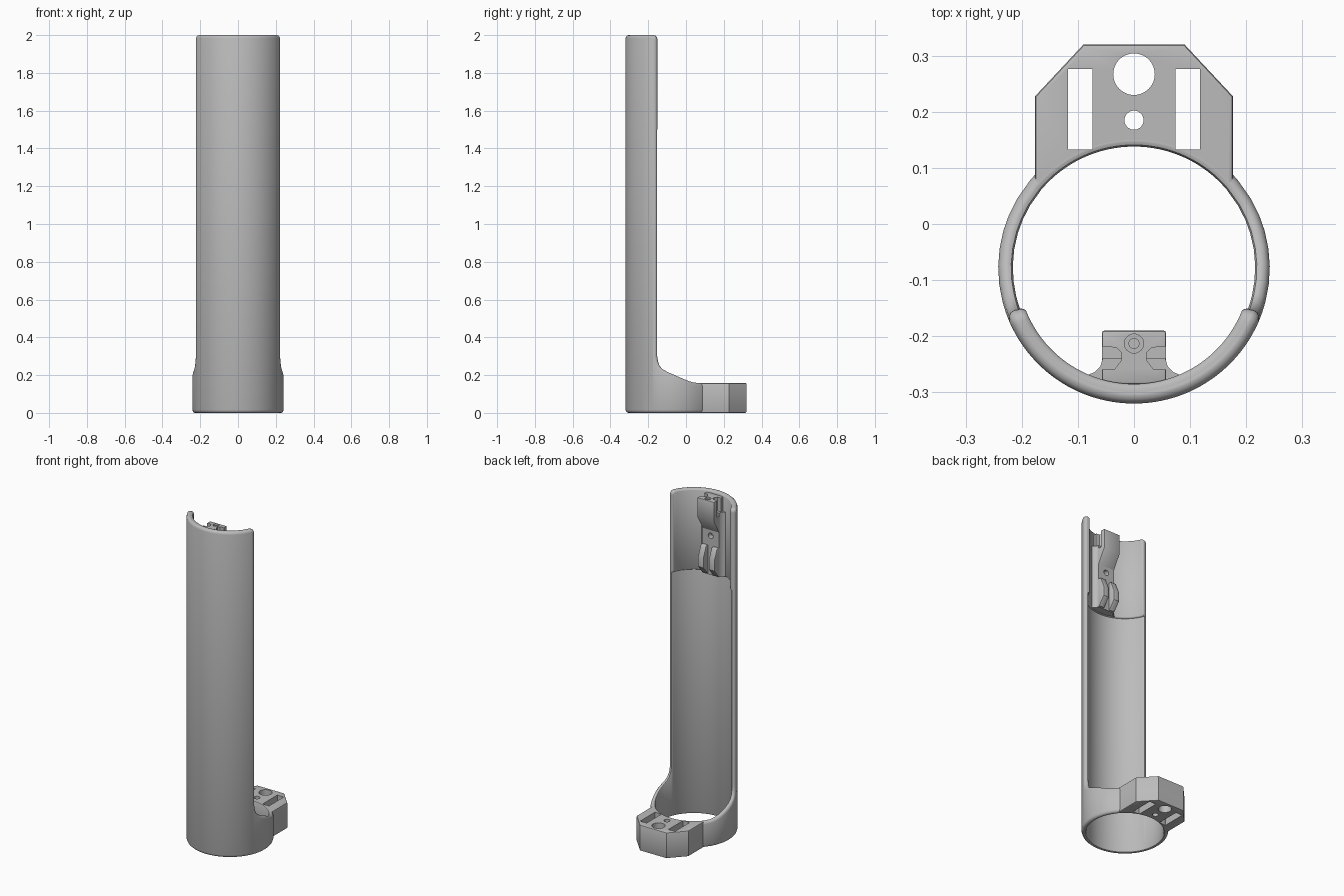
import bpy, bmesh, math
from mathutils import Vector

cube = bpy.data.objects.get("Cube")
if cube:
    bpy.data.objects.remove(cube, do_unlink=True)

CY = -0.078            # tube axis position in y
R_OUT, R_IN, R_MID = 0.242, 0.216, 0.23

grey = bpy.data.materials.new("grey_plastic")
grey.use_nodes = True
grey.diffuse_color = (0.5, 0.5, 0.5, 1)
grey.node_tree.nodes["Principled BSDF"].inputs["Base Color"].default_value = (0.5, 0.5, 0.5, 1)


def finish(name, bm):
    bmesh.ops.recalc_face_normals(bm, faces=bm.faces[:])
    mesh = bpy.data.meshes.new(name)
    bm.to_mesh(mesh)
    bm.free()
    obj = bpy.data.objects.new(name, mesh)
    bpy.context.collection.objects.link(obj)
    mesh.materials.append(grey)
    return obj


def activate(obj):
    bpy.ops.object.select_all(action='DESELECT')
    obj.select_set(True)
    bpy.context.view_layer.objects.active = obj


def smooth(obj):
    activate(obj)
    bpy.ops.object.shade_smooth_by_angle(angle=math.radians(35))


def prism(name, pts, lo, hi, axis='Z'):
    """Extrude an outline: xy along z, or yz along x."""
    place = (lambda p, t: (p[0], p[1], t)) if axis == 'Z' else (lambda p, t: (t, p[0], p[1]))
    bm = bmesh.new()
    a = [bm.verts.new(place(p, lo)) for p in pts]
    b = [bm.verts.new(place(p, hi)) for p in pts]
    bm.faces.new(a)
    bm.faces.new(b[::-1])
    for i in range(len(pts)):
        j = (i + 1) % len(pts)
        bm.faces.new((a[i], a[j], b[j], b[i]))
    return finish(name, bm)


def circle(x, y, r, n=48):
    return [(x + r * math.cos(2 * math.pi * i / n), y + r * math.sin(2 * math.pi * i / n))
            for i in range(n)]


def box(x0, x1, y0, y1):
    return [(x0, y0), (x1, y0), (x1, y1), (x0, y1)]


def mirrored(half):
    return half + [(-x, y) for x, y in reversed(half)]


def bevel(obj, width):
    activate(obj)
    mod = obj.modifiers.new("bevel", 'BEVEL')
    mod.width, mod.segments = width, 2
    mod.limit_method, mod.angle_limit = 'ANGLE', math.radians(60)
    bpy.ops.object.modifier_apply(modifier=mod.name)


def cut(obj, cutters):
    activate(obj)
    for c in cutters:
        mod = obj.modifiers.new("cut", 'BOOLEAN')
        mod.operation, mod.solver, mod.object = 'DIFFERENCE', 'EXACT', c
        bpy.ops.object.modifier_apply(modifier=mod.name)


def shell(name, half, bottom, layers, closed):
    """Curved wall below a rim outline (arc length, z); layers are (radius, rim inset)."""
    full = [(-s, z) for s, z in reversed(half[1:])] + half
    if closed:
        full = full[1:]
    n = len(full)
    lap = 2 * math.pi * R_MID
    normals = []
    for i in range(n):
        a, b = full[i - 1], full[(i + 1) % n]
        if closed:
            a = a if i else (a[0] - lap, a[1])
            b = b if i < n - 1 else (b[0] + lap, b[1])
        elif i in (0, n - 1):
            normals.append(Vector((-1 if i == 0 else 1, 0)))
            continue
        d = Vector((b[0] - a[0], b[1] - a[1])).normalized()
        normals.append(Vector((-d.y, d.x)))
    bm = bmesh.new()
    tops, bots = [], []
    for r, inset in layers:
        t, o = [], []
        for (s, z), nv in zip(full, normals):
            th = (s - inset * nv.x) / R_MID
            x, y = r * math.sin(th), CY - r * math.cos(th)
            t.append(bm.verts.new((x, y, z - inset * nv.y)))
            o.append(bm.verts.new((x, y, bottom + inset)))
        tops.append(t)
        bots.append(o)
    for i in range(n if closed else n - 1):
        j = (i + 1) % n
        for k in (0, -1):
            bm.faces.new((tops[k][i], tops[k][j], bots[k][j], bots[k][i]))
        for k in range(len(layers) - 1):
            for row in (tops, bots):
                bm.faces.new((row[k][i], row[k][j], row[k + 1][j], row[k + 1][i]))
    if not closed:
        for i in (0, n - 1):
            for k in range(len(layers) - 1):
                bm.faces.new((tops[k][i], tops[k + 1][i], bots[k + 1][i], bots[k][i]))
    return finish(name, bm)


def arc_at(y):
    return R_MID * math.acos((CY - y) / R_MID)


# Rim outline: flat top, rounded corner, straight side, swoop down to the base ring
S0, RC = arc_at(-0.155), 0.024
top_rim = [((S0 - RC) * i / 22, 2.0) for i in range(23)]
corner = [(S0 - RC + RC * math.sin(a), 2.0 - RC + RC * math.cos(a))
          for a in (math.pi / 2 * i / 6 for i in range(1, 7))]
swoop = [(-.155, .30), (-.150, .27), (-.141, .248), (-.127, .232), (-.1, .217), (-.07, .204),
         (-.04, .191), (-.01, .178), (.015, .168), (.04, .161), (.07, .158)]
swoop = [(arc_at(y) + 0.0005, z) for y, z in swoop]
s1, s2 = swoop[-1][0], math.pi * R_MID
back = [(s1 + (s2 - s1) * i / 16, 0.158) for i in range(1, 17)]

tube = shell("half_tube_wall", top_rim + corner + swoop + back, 0.0,
             [(R_IN, .008), (R_IN + .003, .002), (R_IN + .008, 0),
              (R_OUT - .014, 0), (R_OUT - .008, .002), (R_OUT - .003, .007), (R_OUT, .016)], True)

# Thicker upper part of the inner wall
liner = shell("upper_inner_liner", top_rim + corner + [(S0 + .0005, 1.53)], 1.5,
              [(.207, .009), (.210, .004), (.216, .001), (.225, .0008)], False)

# Rear mounting lug with strap slots and holes
lug = prism("rear_mounting_lug",
            mirrored([(.176, .04), (.176, .228), (.09, .32)]), 0.0, 0.158)
bevel(lug, 0.006)
slots = [prism("slot_cutter", box(x, x + .044, .133, .276), -1, 1) for x in (.074, -.118)]
bolts = [prism("bolt_cutter", circle(0, y, r), -1, 1) for y, r in ((.267, .037), (.185, .017))]
bore = prism("bore_cutter", circle(0, CY, .228, 128), -1, 1)
cut(lug, [bore] + slots + bolts)
cut(tube, slots)

# Flat pad on the inner wall, with a blind hole
pad = prism("clip_pad", mirrored([(.1, -.29), (.085, -.27), (.07, -.264),
                                  (.06, -.254), (.056, -.24)]), 1.505, 1.9)
pad_hole = prism("pad_hole_cutter", circle(0, 1.745, .017, 32), -1, 1, 'Z')
for v in pad_hole.data.vertices:     # turn the cutter to point along y
    x, y, t = v.co
    v.co = (x, -.24 + .03 * t, y)
bm = bmesh.new()
bm.from_mesh(pad_hole.data)
bmesh.ops.recalc_face_normals(bm, faces=bm.faces[:])
bm.to_mesh(pad_hole.data)
bm.free()
cut(pad, [pad_hole])

# Upper block with side channels and a screw hole
block = prism("upper_clip_block", [(-.285, 1.78), (-.24, 1.78), (-.19, 1.865),
                                   (-.19, 1.985), (-.285, 1.985)], -.057, .057, 'X')
bevel(block, 0.004)
channel = [(.1, -.216), (.032, -.22), (.022, -.23), (.022, -.242), (.034, -.258), (.1, -.262)]
channels = [prism("channel_cutter", [(s * x, y) for x, y in channel], 1.88, 2.2) for s in (1, -1)]
screw = [prism("screw_cutter", circle(0, -.213, r, 32), z, 2.2)
         for r, z in ((.017, 1.975), (.009, 1.93))]
cut(block, channels + screw)

# Pair of lower hooks
hooks = []
for side, lo, hi in (("left", .018, .056), ("right", -.056, -.018)):
    hook = prism(side + "_lower_hook", [(-.26, 1.51), (-.235, 1.51), (-.195, 1.56),
                                        (-.195, 1.62), (-.222, 1.685), (-.26, 1.685)], lo, hi, 'X')
    bevel(hook, 0.004)
    hooks.append(hook)

for c in slots + bolts + [bore, pad_hole] + channels + screw:
    bpy.data.objects.remove(c, do_unlink=True)
for o in [tube, liner, lug, pad, block] + hooks:
    smooth(o)
